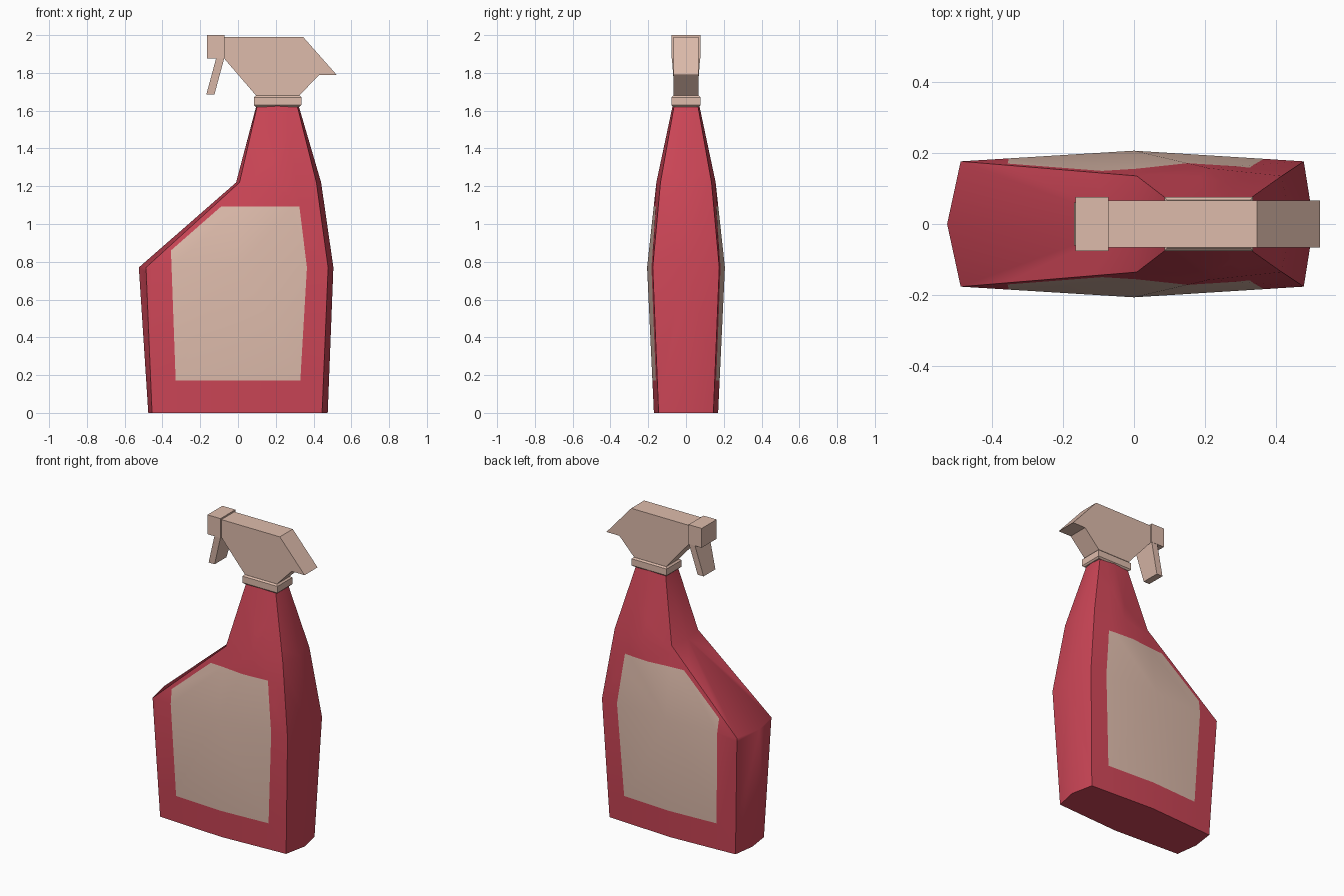
import bpy, bmesh
from mathutils import Vector

if "Cube" in bpy.data.objects:
    bpy.data.objects.remove(bpy.data.objects["Cube"])


def material(name, rgb):
    m = bpy.data.materials.new(name)
    m.diffuse_color = (*rgb, 1)
    m.use_nodes = True
    m.node_tree.nodes["Principled BSDF"].inputs["Base Color"].default_value = m.diffuse_color
    return m


RED = material("red plastic", (0.61, 0.061, 0.095))
BEIGE = material("beige plastic", (0.73, 0.50, 0.41))


def finish(bm, name, *mats):
    bmesh.ops.recalc_face_normals(bm, faces=bm.faces)
    me = bpy.data.meshes.new(name)
    bm.to_mesh(me)
    bm.free()
    ob = bpy.data.objects.new(name, me)
    bpy.context.collection.objects.link(ob)
    for m in mats:
        me.materials.append(m)
    return ob


def prism(name, profile):
    """Side profile of (x, z, half depth) points, spanning both sides of y = 0."""
    bm = bmesh.new()
    a, b = [[bm.verts.new((x, s * d, z)) for x, z, d in profile] for s in (-1, 1)]
    bm.faces.new(a)
    bm.faces.new(b[::-1])
    n = len(profile)
    for i in range(n):
        j = (i + 1) % n
        bm.faces.new((a[i], b[i], b[j], a[j]))
    return finish(bm, name, BEIGE)


# Bottle: eight-sided sections lofted upward
# z, left end, left corner, middle, right corner, right end, corner y, middle y
levels = [
    (0.00, -0.475, -0.455, 0.00, 0.445, 0.475, 0.145, 0.170),
    (0.77, -0.525, -0.487, 0.00, 0.477, 0.505, 0.176, 0.206),
    (1.22, -0.010, 0.008, 0.21, 0.415, 0.440, 0.135, 0.157),
    (1.63, 0.098, 0.103, 0.21, 0.312, 0.320, 0.062, 0.070),
]
bm = bmesh.new()
rings = []
for z, le, lc, m, rc, re, cy, my in levels:
    pts = [(le, 0), (lc, -cy), (m, -my), (rc, -cy), (re, 0), (rc, cy), (m, my), (lc, cy)]
    rings.append([bm.verts.new((x, y, z)) for x, y in pts])
for lo, hi in zip(rings, rings[1:]):
    for i in range(8):
        j = (i + 1) % 8
        bm.faces.new((lo[i], lo[j], hi[j], hi[i]))
bm.faces.new(rings[0][::-1])
bm.faces.new(rings[-1])
bmesh.ops.recalc_face_normals(bm, faces=bm.faces)
bmesh.ops.triangulate(bm, faces=[f for f in bm.faces if len(f.verts) == 4])

# Label: cut its outline into the broad faces and colour the inside
outline = [(-0.33, 0.172), (0.33, 0.172), (0.365, 0.77), (0.325, 1.092), (-0.09, 1.092), (-0.355, 0.86)]
planes = []
for (x0, z0), (x1, z1) in zip(outline, outline[1:] + outline[:1]):
    planes.append((Vector((x0, 0, z0)), Vector((z1 - z0, 0, x0 - x1)).normalized()))
for co, no in planes:
    broad = [f for f in bm.faces if abs(f.normal.y) > 0.7]
    edges = {e for f in broad for e in f.edges}
    verts = {v for f in broad for v in f.verts}
    bmesh.ops.bisect_plane(bm, geom=broad + list(edges) + list(verts), plane_co=co, plane_no=no, dist=1e-5)
    bm.normal_update()
for f in bm.faces:
    c = f.calc_center_median()
    if abs(f.normal.y) > 0.7 and all((c - co).dot(no) < 0 for co, no in planes):
        f.material_index = 1
bottle = finish(bm, "bottle", RED, BEIGE)
bpy.context.view_layer.objects.active = bottle
bottle.select_set(True)
bpy.ops.object.shade_smooth_by_angle(angle=1.05)

# Neck collar: box with chamfered edges
bm = bmesh.new()
bmesh.ops.create_cube(bm, size=1)
for v in bm.verts:
    v.co = (0.21 + v.co.x * 0.25, v.co.y * 0.152, 1.65 + v.co.z * 0.06)
rims = [e for e in bm.edges if abs(e.verts[0].co.z - e.verts[1].co.z) < 0.01]
bmesh.ops.bevel(bm, geom=rims, offset=0.009, segments=1, affect='EDGES')
finish(bm, "collar", BEIGE)

# Spray head, nozzle and trigger
prism("spray_head", [(x, z, 0.066) for x, z in [
    (-0.075, 1.99), (0.345, 1.99), (0.522, 1.79), (0.43, 1.79),
    (0.32, 1.675), (0.10, 1.675), (-0.075, 1.878)]])
prism("nozzle", [(x, z, 0.076) for x, z in [
    (-0.165, 2.0), (-0.072, 2.0), (-0.072, 1.875), (-0.165, 1.875)]])
prism("trigger", [(-0.115, 1.88, 0.075), (-0.072, 1.88, 0.075),
                  (-0.125, 1.685, 0.06), (-0.168, 1.685, 0.06)])
